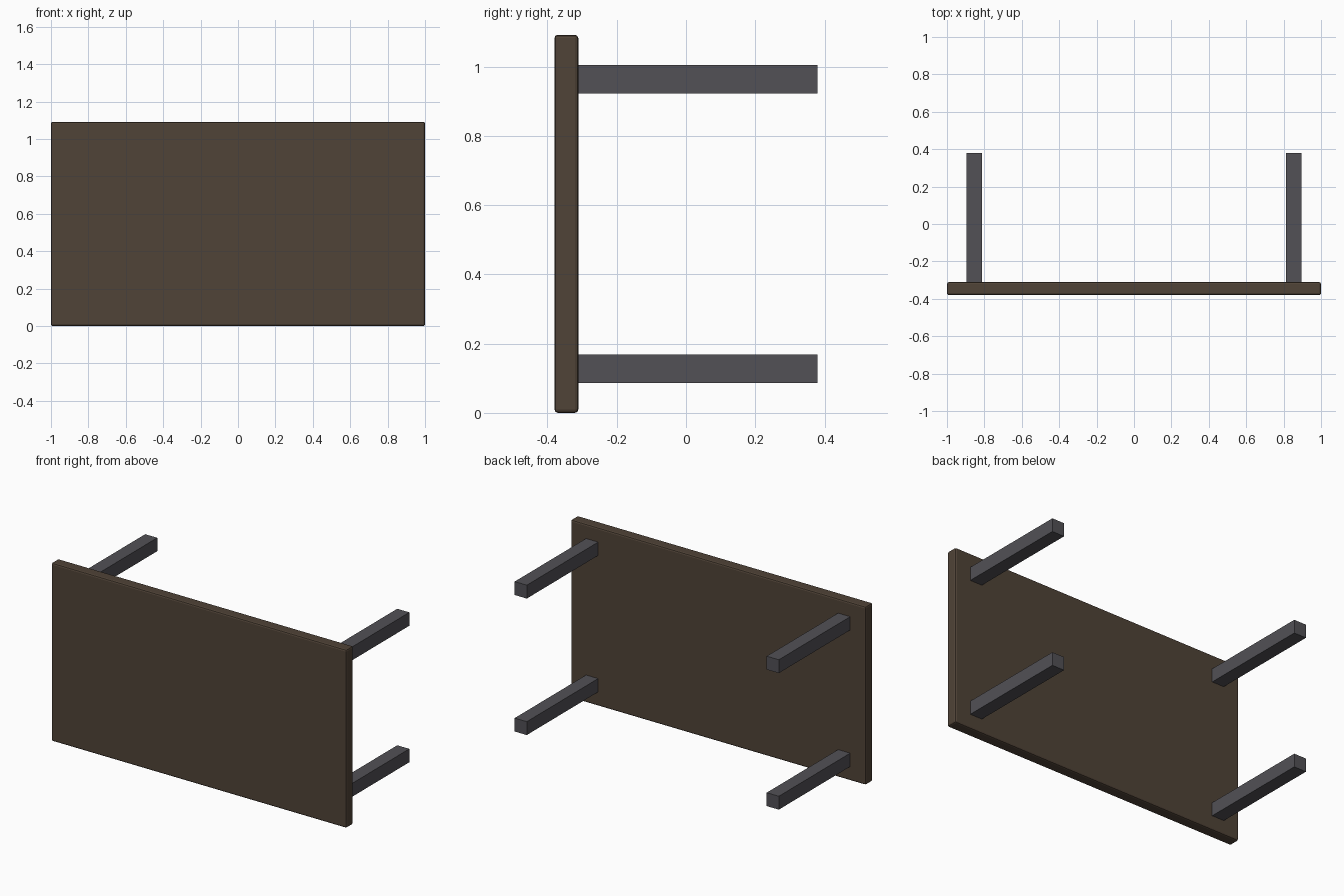
import bpy

if "Cube" in bpy.data.objects:
    bpy.data.objects.remove(bpy.data.objects["Cube"])

TOP_W, TOP_H = 2.0, 1.092
BACK, FRONT, TOP_BACK = 0.38, -0.38, -0.311
MID_Z = TOP_H / 2
LEG = 0.082


def material(name, rgb):
    mat = bpy.data.materials.new(name)
    mat.diffuse_color = (*rgb, 1.0)
    mat.use_nodes = True
    mat.node_tree.nodes["Principled BSDF"].inputs["Base Color"].default_value = mat.diffuse_color
    return mat


def box(name, center, size, mat):
    bpy.ops.mesh.primitive_cube_add(size=1, location=center)
    obj = bpy.context.object
    obj.name = name
    obj.scale = size
    bpy.ops.object.transform_apply(location=False, rotation=False, scale=True)
    obj.data.materials.append(mat)
    return obj


wood = material("dark_wood", (0.08, 0.056, 0.038))
metal = material("dark_metal", (0.084, 0.082, 0.093))

# Tabletop, standing on its long edge, with softened edges
top = box("tabletop", (0, (FRONT + TOP_BACK) / 2, MID_Z),
          (TOP_W, TOP_BACK - FRONT, TOP_H), wood)
bevel = top.modifiers.new("soft_edges", 'BEVEL')
bevel.width = 0.01
bevel.segments = 2

# Four square legs pointing backwards
for side, sx in (("left", -1), ("right", 1)):
    for level, sz in (("lower", -1), ("upper", 1)):
        box(f"{level}_{side}_leg",
            (sx * 0.854, (TOP_BACK + BACK) / 2, MID_Z + sz * 0.418),
            (LEG, BACK - TOP_BACK, LEG), metal)
